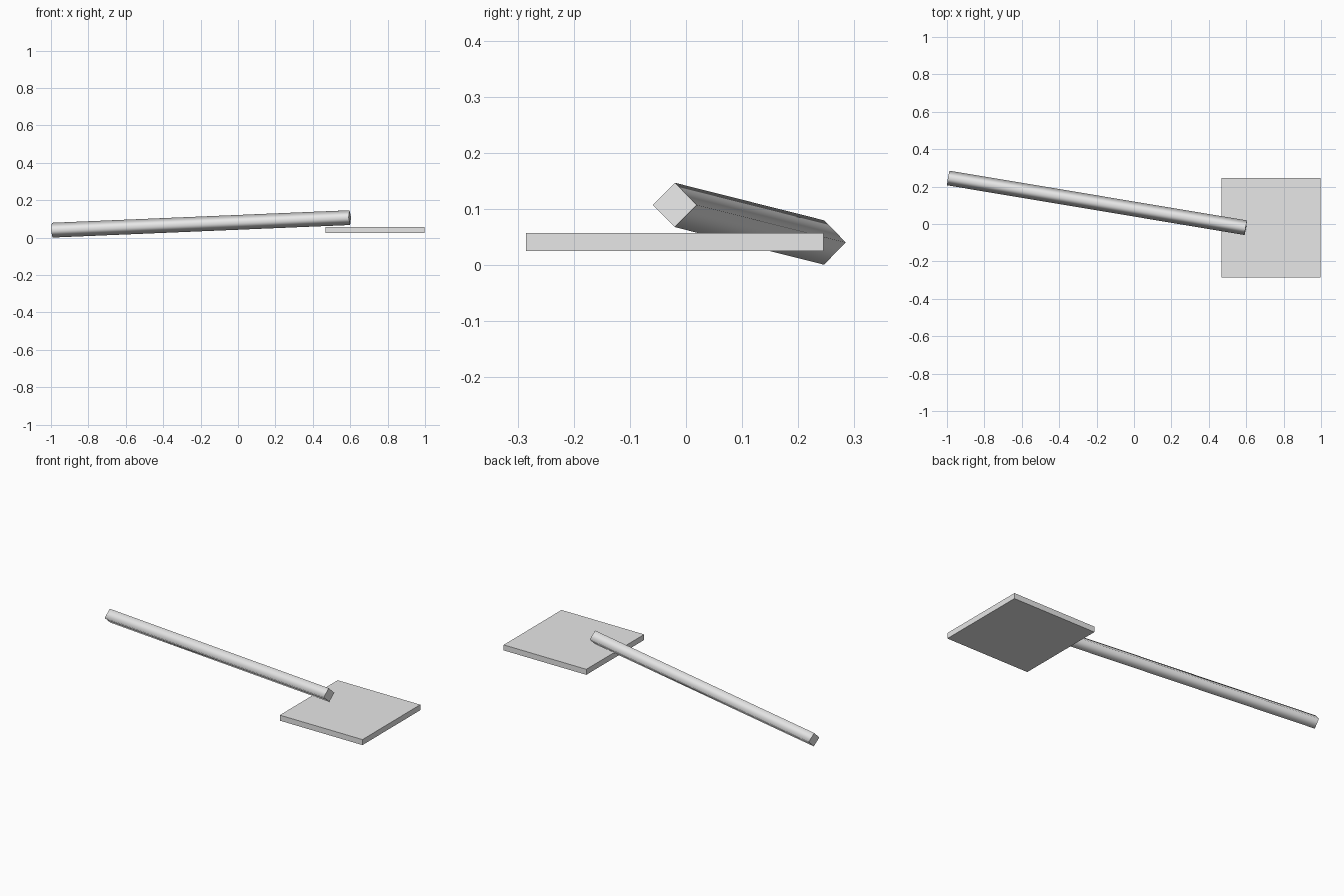
import bpy, math
from mathutils import Vector, Matrix

if "Cube" in bpy.data.objects:
    bpy.data.objects.remove(bpy.data.objects["Cube"])

grey = bpy.data.materials.new("light grey")
grey.diffuse_color = (0.8, 0.8, 0.8, 1)
grey.use_nodes = True
grey.node_tree.nodes["Principled BSDF"].inputs["Base Color"].default_value = grey.diffuse_color

# Flat square plate
bpy.ops.mesh.primitive_cube_add(size=1, location=(0.733, -0.02, 0.041))
plate = bpy.context.object
plate.name = "plate"
plate.scale = (0.53, 0.53, 0.032)
plate.data.materials.append(grey)

# Four-sided handle, one edge up, running between two end centres
start, end = Vector((-0.9935, 0.246, 0.04)), Vector((0.598, -0.02, 0.107))
axis = (end - start).normalized()
side = Vector((0, 0, 1)).cross(axis).normalized()
up = axis.cross(side)
bpy.ops.mesh.primitive_cylinder_add(vertices=4, radius=0.0395, depth=(end - start).length)
handle = bpy.context.object
handle.name = "handle"
turn = Matrix((side, up, axis)).transposed().to_4x4()
handle.matrix_world = Matrix.Translation((start + end) / 2) @ turn
handle.data.materials.append(grey)

# Smooth long sides, crisp flat ends
for face in handle.data.polygons:
    face.use_smooth = abs(face.normal.z) < 0.5
for edge in handle.data.edges:
    a, b = (handle.data.vertices[i].co.z for i in edge.vertices)
    edge.use_edge_sharp = abs(a - b) < 0.01
